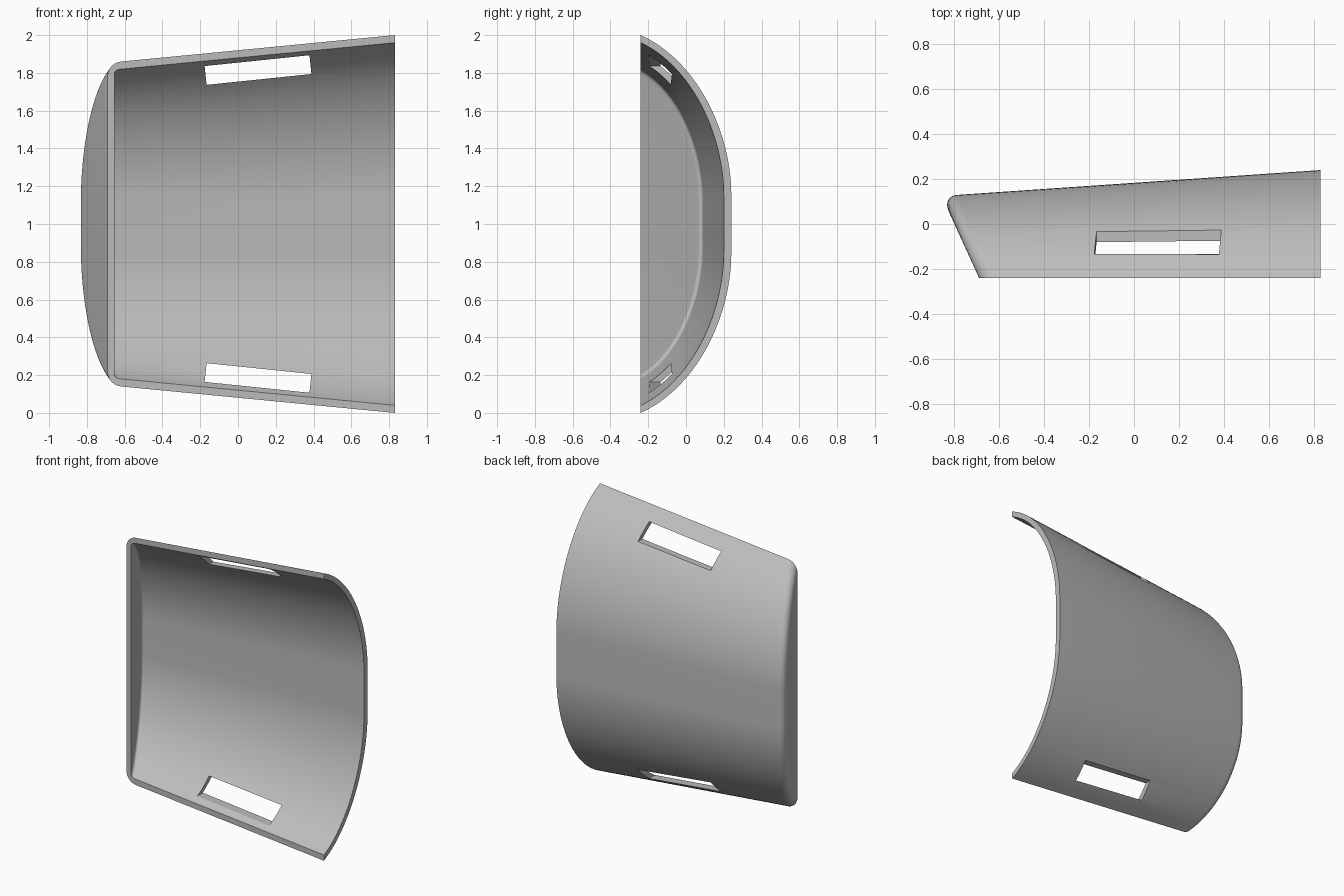
import bpy, bmesh, math

cube = bpy.data.objects.get("Cube")
if cube:
    bpy.data.objects.remove(cube)

END_X, FRONT_Y, MID_Z = 0.83, -0.24, 1.0
CAP_SLOPE = 0.455
STEPS = 28          # segments in each half of the section
FILLET_STEPS = 8

grey = bpy.data.materials.new("grey plastic")
grey.use_nodes = True
grey.diffuse_color = (0.5, 0.5, 0.5, 1)
grey.node_tree.nodes["Principled BSDF"].inputs["Base Color"].default_value = (0.5, 0.5, 0.5, 1)


def bezier(a, b, c, d, t):
    s = 1 - t
    return a*s**3 + 3*b*s*s*t + 3*c*s*t*t + d*t**3


# Unit half section: (depth, height), mirrored about the middle
half = [(bezier(0, 0.604, 1, 1, i / STEPS), bezier(1, 0.87, 0.5, 0.15, i / STEPS))
        for i in range(STEPS + 1)]
section = half + [(d, -h) for d, h in reversed(half)]


def shell_rings(bm, wall, cap_x, radius):
    """Rings from the open end, around the fillet, to the slanted cap."""
    def point(depth, height, inset, x=None, ahead=0):
        px = END_X if x is not None else cap_x
        for _ in range(12):
            y = FRONT_Y + (0.48 - wall - 0.0683 * (END_X - px) - inset) * depth
            if x is None:
                px = cap_x - CAP_SLOPE * (y - FRONT_Y) + ahead
        z = MID_Z + (1 - wall - 0.0966 * (END_X - px) - inset) * height
        return bm.verts.new((px, y, z))

    rings = [[point(d, h, 0, x=END_X) for d, h in section]]
    for i in range(FILLET_STEPS + 1):
        a = math.pi / 2 * i / FILLET_STEPS
        rings.append([point(d, h, radius * (1 - math.cos(a)), ahead=radius * (1 - math.sin(a)))
                      for d, h in section])
    return rings


def bridge(bm, a, b):
    for i in range(len(a) - 1):
        bm.faces.new((a[i], a[i + 1], b[i + 1], b[i]))


def add_object(name, bm):
    bmesh.ops.recalc_face_normals(bm, faces=bm.faces[:])
    mesh = bpy.data.meshes.new(name)
    bm.to_mesh(mesh)
    bm.free()
    mesh.materials.append(grey)
    obj = bpy.data.objects.new(name, mesh)
    bpy.context.collection.objects.link(obj)
    return obj


# Curved tapering cover with one slanted closed end
bm = bmesh.new()
outer = shell_rings(bm, 0, -0.69, 0.07)
inner = shell_rings(bm, 0.04, -0.655, 0.025)
for rings in (outer, inner):
    for a, b in zip(rings, rings[1:]):
        bridge(bm, a, b)
    bm.faces.new(rings[-1])
# Open end rim and front rim
bridge(bm, outer[0], inner[0])
outer_edge = [r[0] for r in outer] + [r[-1] for r in reversed(outer)]
inner_edge = [r[0] for r in inner] + [r[-1] for r in reversed(inner)]
bridge(bm, outer_edge, inner_edge)
cover = add_object("curved_cover", bm)

# Tilted slots through the upper and lower walls
for side, name in ((1, "upper_slot_cutter"), (-1, "lower_slot_cutter")):
    bm = bmesh.new()
    bmesh.ops.create_cube(bm, size=1)
    cutter = add_object(name, bm)
    cutter.scale = (0.558, 0.8, 0.1)
    cutter.location = (0.106, 0, MID_Z + side * 0.815)
    cutter.rotation_euler = (0, -side * math.radians(5.9), 0)
    cutter.hide_render = True
    cutter.hide_viewport = False
    bpy.context.view_layer.update()
    mod = cover.modifiers.new(name, 'BOOLEAN')
    mod.operation = 'DIFFERENCE'
    mod.solver = 'EXACT'
    mod.object = cutter
    bpy.ops.object.select_all(action='DESELECT')
    bpy.context.view_layer.objects.active = cover
    cover.select_set(True)
    bpy.ops.object.modifier_apply(modifier=mod.name)
    bpy.data.objects.remove(cutter)

bpy.ops.object.shade_smooth_by_angle(angle=math.radians(30))
